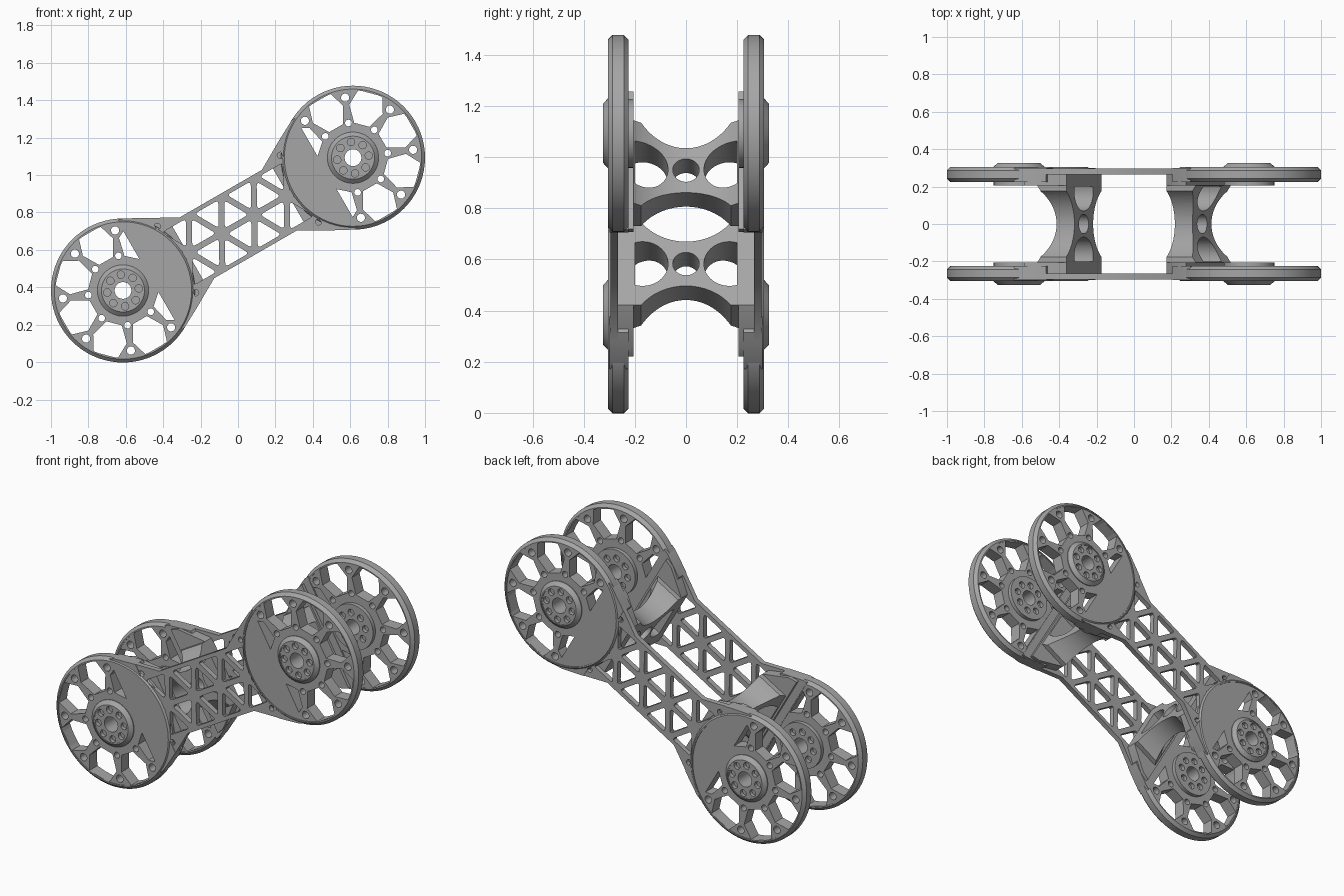
import bpy, bmesh, math
from mathutils import Matrix, Vector

cube = bpy.data.objects.get("Cube")
if cube:
    bpy.data.objects.remove(cube)

grey = bpy.data.materials.new("plain_grey")
grey.use_nodes = True
COLOUR = (0.38, 0.38, 0.38, 1)
grey.diffuse_color = COLOUR
grey.node_tree.nodes["Principled BSDF"].inputs["Base Color"].default_value = COLOUR

# Link frame: u runs along the link, v across it, w out of the side plates
TILT = math.radians(30)
U = Vector((math.cos(TILT), 0, math.sin(TILT)))
V = Vector((-math.sin(TILT), 0, math.cos(TILT)))
Y = Vector((0, 1, 0))
CENTRE = Vector((0, 0, 0.738))
END = 0.71
R = 0.385
parts = []


def frame(a, b, c, origin=CENTRE):
    m = Matrix((a, b, c)).transposed().to_4x4()
    m.translation = origin
    return m


SIDE = frame(U, V, -Y)
CROSS = frame(Y, V, U)


def add(name, mesh, matrix):
    bm = bmesh.new()
    bm.from_mesh(mesh)
    bmesh.ops.remove_doubles(bm, verts=bm.verts, dist=0.00001)
    bmesh.ops.recalc_face_normals(bm, faces=bm.faces)
    bm.transform(matrix)
    bm.to_mesh(mesh)
    bm.free()
    mesh.materials.clear()
    mesh.materials.append(grey)
    ob = bpy.data.objects.new(name, mesh)
    bpy.context.collection.objects.link(ob)
    parts.append(ob)
    return ob


def evaluated_mesh(ob):
    deps = bpy.context.evaluated_depsgraph_get()
    return bpy.data.meshes.new_from_object(ob.evaluated_get(deps))


def plate(name, loops, low, high, matrix=SIDE):
    """Extrude an outline with holes between two depths."""
    cu = bpy.data.curves.new(name, "CURVE")
    cu.dimensions = "2D"
    cu.fill_mode = "BOTH"
    cu.extrude = abs(high - low) / 2
    for pts in loops:
        sp = cu.splines.new("POLY")
        sp.points.add(len(pts) - 1)
        for p, (x, y) in zip(sp.points, pts):
            p.co = (x, y, 0, 1)
        sp.use_cyclic_u = True
    tmp = bpy.data.objects.new(name, cu)
    bpy.context.collection.objects.link(tmp)
    mesh = evaluated_mesh(tmp)
    bpy.data.objects.remove(tmp)
    return add(name, mesh, matrix @ Matrix.Translation((0, 0, (low + high) / 2)))


def lathe(name, profile, u, steps=72):
    """Turn a closed radius and depth profile round a hub axis."""
    bm = bmesh.new()
    rings = []
    for i in range(steps):
        a = math.tau * i / steps
        rings.append([bm.verts.new((r * math.cos(a), r * math.sin(a), w)) for r, w in profile])
    for i in range(steps):
        p, q = rings[i], rings[(i + 1) % steps]
        for j in range(len(profile)):
            k = (j + 1) % len(profile)
            bm.faces.new((p[j], q[j], q[k], p[k]))
    mesh = bpy.data.meshes.new(name)
    bm.to_mesh(mesh)
    bm.free()
    return add(name, mesh, SIDE @ Matrix.Translation((u, 0, 0)))


def arc(x, y, r, start=0, end=360, n=24):
    full = abs(end - start) == 360
    angles = [math.radians(start + (end - start) * i / (n if full else n - 1)) for i in range(n)]
    return [(x + r * math.cos(a), y + r * math.sin(a)) for a in angles]


def rounded(pts, d):
    out = []
    for i, p in enumerate(pts):
        p = Vector(p)
        a = p + (Vector(pts[i - 1]) - p).normalized() * d
        b = p + (Vector(pts[(i + 1) % len(pts)]) - p).normalized() * d
        for t in (0, 0.33, 0.67, 1):
            out.append(tuple(a * (1 - t) ** 2 + p * 2 * t * (1 - t) + b * t * t))
    return out


def placed(pts, s, u=END):
    return [(s * (u + x), y) for x, y in pts]


def mirrored(pts):
    return pts + [(x, -y) for x, y in reversed(pts)]


# Windows of the end disk, relative to its axis, the inner end pointing to -u
hexagon = [(0.357, 0.066), (0.268, 0.093), (0.182, 0.042),
           (0.182, -0.042), (0.268, -0.093), (0.357, -0.066)]
cut_window = [(-0.16, 0.274), (-0.122, 0.254), (-0.099, 0.156), (-0.16, 0.102)]
disk_holes = [cut_window, [(x, -y) for x, y in cut_window]]
for deg in range(-90, 91, 45):
    c, s = math.cos(math.radians(deg)), math.sin(math.radians(deg))
    disk_holes.append([(x * c - y * s, x * s + y * c) for x, y in hexagon])
for k in range(6):
    a = math.radians(-112.5 + 45 * k)
    for dist, rad in ((0.324, 0.022), (0.187, 0.018)):
        disk_holes.append(arc(dist * math.cos(a), dist * math.sin(a), rad, n=16))

hub_holes = [arc(0, 0, 0.045)]
for k in range(8):
    a = math.radians(22.5 + 45 * k)
    hub_holes.append(arc(0.085 * math.cos(a), 0.085 * math.sin(a), 0.02, n=14))

# Lattice windows of the long side plates
lattice = []
for row in (-1, 1):
    for k in range(-3, 4):
        tri = [(-0.073, 0.016), (0.073, 0.016), (0, 0.147)]
        if k % 2:
            tri = [(x, 0.18 - y) for x, y in tri]
        lattice.append(rounded([(k * 0.1 + x, row * y) for x, y in tri], 0.022))
    for s in (-1, 1):
        end_window = [(0.327, 0.016), (0.377, 0.016), (0.377, 0.1)]
        lattice.append(rounded([(s * x, row * y) for x, y in end_window], 0.012))
        lattice.append(arc(s * 0.38, row * 0.205, 0.017, n=16))

half = mirrored([(0.255, 0.187), (0.418, 0.28), (0.46, 0.3)])
strap = half + [(-x, -y) for x, y in half]
gusset = mirrored([(0.39, 0.264), (0.418, 0.28), (0.5175, 0.333), (0.545, 0.34)])
cheek = mirrored([(0.31, 0.187), (0.45, 0.296), (0.5, 0.31)])

for side, label in ((1, "front"), (-1, "back")):
    plate(label + "_lattice_plate", [strap] + lattice, side * 0.265, side * 0.296)
    for s, end in ((-1, "lower"), (1, "upper")):
        name = f"{label}_{end}_"
        # Windowed end disk with chamfered rim
        bores = [placed(h, s) for h in disk_holes]
        plate(name + "disk", [placed(arc(0, 0, 0.37, n=72), s), placed(hub_holes[0], s)] + bores,
              side * 0.228, side * 0.3)
        rim = [(0.36, 0.225), (0.367, 0.225), (R, 0.243), (R, 0.287), (0.367, 0.305), (0.36, 0.305)]
        lathe(name + "rim", [(r, side * w) for r, w in rim], s * END)
        # Drilled hub with a chamfered collar
        drilled = [placed(h, s) for h in hub_holes]
        plate(name + "hub", [placed(arc(0, 0, 0.112, n=48), s)] + drilled, side * 0.29, side * 0.322)
        collar = [(0.109, 0.29), (0.137, 0.29), (0.137, 0.305), (0.115, 0.325), (0.109, 0.325)]
        lathe(name + "collar", [(r, side * w) for r, w in collar], s * END)
        plate(name + "inner_hub", [placed(arc(0, 0, 0.135, n=48), s)] + drilled,
              side * 0.205, side * 0.235)
        # Solid flare joining disk and lattice
        plate(name + "gusset", [placed(gusset, s, 0)], side * 0.225, side * 0.299)
        plate(name + "cheek", [placed(cheek, s, 0)], side * 0.205, side * 0.27)

# X shaped cross braces with a curved outer face
bite = math.degrees(math.asin((0.32 - 0.187) / 0.22))
outline = [(-0.267, 0.187)] + arc(0, 0.32, 0.22, 180 + bite, 360 - bite) + [(0.267, 0.187)]
outline += [(x, -y) for x, y in reversed(outline)]
opening = arc(0.17, 0, 0.1, 72.5, 287.5)
openings = [opening, [(-x, y) for x, y in opening]]
for s, end in ((-1, "lower"), (1, "upper")):
    brace = plate(end + "_cross_brace", [outline, arc(0, 0, 0.052)] + openings,
                  s * 0.31, s * 0.5, CROSS)
    bpy.ops.mesh.primitive_cylinder_add(vertices=96, radius=0.34, depth=1)
    cutter = bpy.context.object
    cutter.name = "brace_cutter"
    cutter.hide_render = True
    cutter.matrix_world = (CROSS @ Matrix.Translation((0, 0, s * 0.76))
                           @ Matrix.Rotation(math.pi / 2, 4, "X"))
    mod = brace.modifiers.new("saddle", "BOOLEAN")
    mod.operation = "DIFFERENCE"
    mod.solver = "EXACT"
    mod.object = cutter
    bpy.context.view_layer.update()
    shaped = evaluated_mesh(brace)
    brace.modifiers.clear()
    brace.data = shaped
    shaped.materials.clear()
    shaped.materials.append(grey)
    bpy.data.objects.remove(cutter)

bpy.ops.object.select_all(action="DESELECT")
for ob in parts:
    ob.select_set(True)
bpy.context.view_layer.objects.active = parts[0]
bpy.ops.object.shade_smooth_by_angle(angle=math.radians(30))
